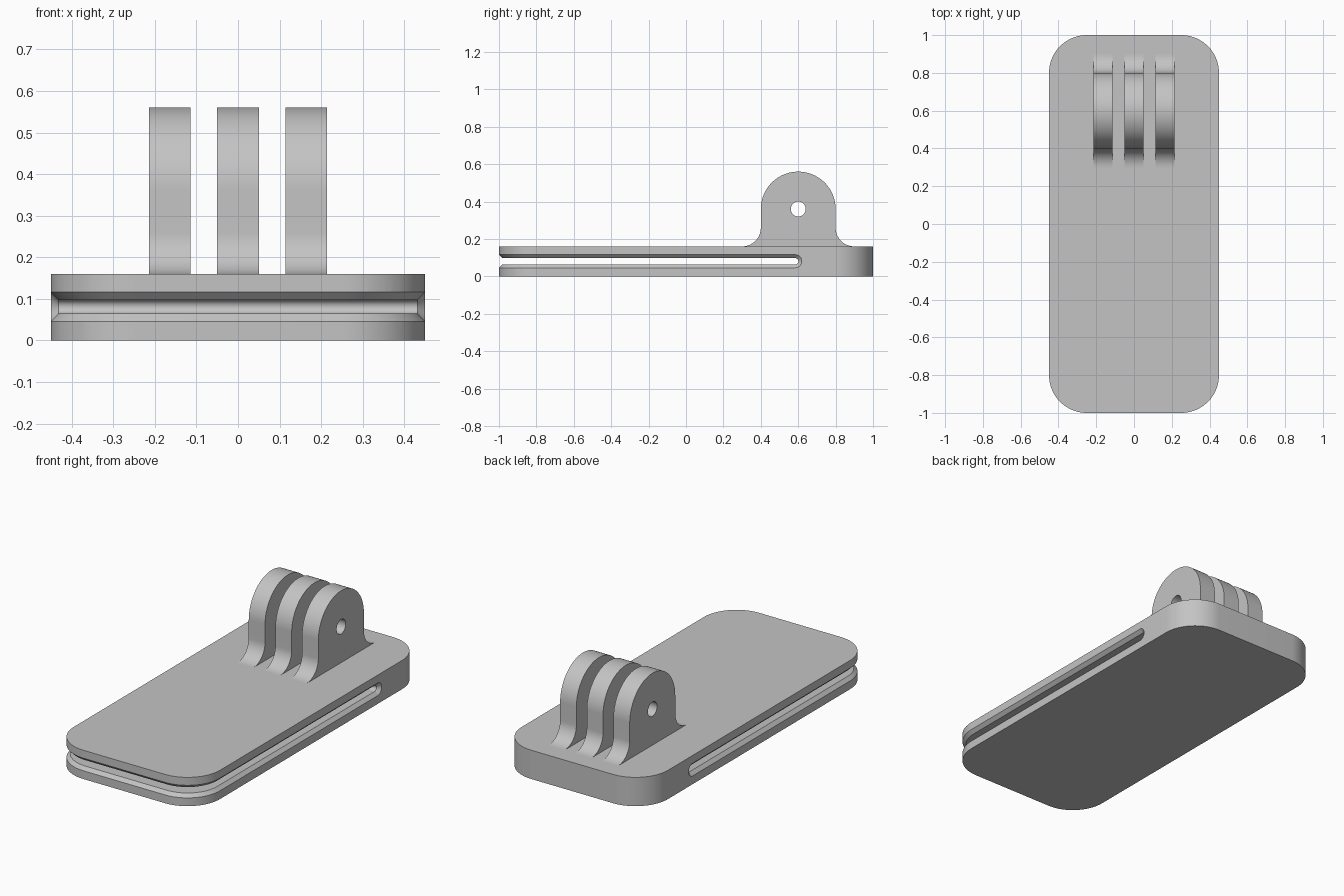
import bpy, bmesh
from math import cos, sin, pi, radians
from mathutils import Vector

cube = bpy.data.objects.get("Cube")
if cube:
    bpy.data.objects.remove(cube, do_unlink=True)

grey = bpy.data.materials.new("plain grey")
grey.use_nodes = True
grey.diffuse_color = (0.55, 0.55, 0.55, 1)
grey.node_tree.nodes["Principled BSDF"].inputs["Base Color"].default_value = grey.diffuse_color

HALF_W, HALF_L, THICK, CORNER = 0.45, 1.0, 0.16, 0.2


def arc(cx, cy, r, start, end, n=20):
    """Points on a circular arc, angles in degrees."""
    steps = [radians(start + (end - start) * i / n) for i in range(n + 1)]
    return [(cx + r * cos(a), cy + r * sin(a)) for a in steps]


def finish(bm, name):
    bmesh.ops.recalc_face_normals(bm, faces=bm.faces)
    mesh = bpy.data.meshes.new(name)
    bm.to_mesh(mesh)
    bm.free()
    mesh.materials.append(grey)
    obj = bpy.data.objects.new(name, mesh)
    bpy.context.collection.objects.link(obj)
    return obj


def prism(name, points, direction):
    """Extrude a closed outline along a direction."""
    bm = bmesh.new()
    face = bm.faces.new([bm.verts.new(p) for p in points])
    top = bmesh.ops.extrude_face_region(bm, geom=[face], use_keep_orig=True)
    verts = [v for v in top["geom"] if isinstance(v, bmesh.types.BMVert)]
    bmesh.ops.translate(bm, verts=verts, vec=Vector(direction))
    return finish(bm, name)


def activate(obj):
    bpy.ops.object.select_all(action='DESELECT')
    obj.select_set(True)
    bpy.context.view_layer.objects.active = obj


def cut(obj, cutter):
    activate(obj)
    mod = obj.modifiers.new("cut", 'BOOLEAN')
    mod.operation, mod.solver, mod.object = 'DIFFERENCE', 'EXACT', cutter
    bpy.ops.object.modifier_apply(modifier=mod.name)


def smooth(obj):
    activate(obj)
    bpy.ops.object.shade_smooth_by_angle(angle=radians(25))


# Rounded base plate
cx, cy = HALF_W - CORNER, HALF_L - CORNER
outline = (arc(cx, cy, CORNER, 0, 90) + arc(-cx, cy, CORNER, 90, 180)
           + arc(-cx, -cy, CORNER, 180, 270) + arc(cx, -cy, CORNER, 270, 360))
base = prism("base_plate", [(x, y, 0) for x, y in outline], (0, 0, THICK))

# Slot cutter: a flat slot with a round back end and a flared mouth
SLOT_Y, SLOT_Z, SLOT_H, FLARE = 0.584, 0.081, 0.0165, 0.0185


def slot_loop(bm, offset, half):
    """Mouth edge of the slot, as bottom, left end, top and right end."""
    r = CORNER + offset
    path = ([(HALF_W + offset, SLOT_Y)] + arc(cx, -cy, r, 0, -90)
            + arc(-cx, -cy, r, -90, -180) + [(-HALF_W - offset, SLOT_Y)])
    ends = arc(SLOT_Y, SLOT_Z, half, -90, 90, 16)[1:-1]
    bottom = [bm.verts.new((x, y, SLOT_Z - half)) for x, y in path]
    top = [bm.verts.new((x, y, SLOT_Z + half)) for x, y in path]
    left = [bm.verts.new((-HALF_W - offset, y, z)) for y, z in ends]
    right = [bm.verts.new((HALF_W + offset, y, z)) for y, z in ends]
    return bottom, left, top, right


bm = bmesh.new()
inner = slot_loop(bm, -FLARE, SLOT_H)
outer = slot_loop(bm, FLARE, SLOT_H + 2 * FLARE)
rings = [b + l + t[::-1] + r[::-1] for b, l, t, r in (inner, outer)]
for i in range(len(rings[0])):
    bm.faces.new((rings[0][i - 1], rings[0][i], rings[1][i], rings[1][i - 1]))
# inner body
b, l, t, r = inner
bm.faces.new(b)
bm.faces.new(t)
back_l, back_r = [b[-1]] + l + [t[-1]], [b[0]] + r + [t[0]]
for i in range(len(back_l) - 1):
    bm.faces.new((back_l[i], back_l[i + 1], back_r[i + 1], back_r[i]))
# outer skin
b, l, t, r = outer
for i in range(len(b) - 1):
    bm.faces.new((b[i], b[i + 1], t[i + 1], t[i]))
bm.faces.new([b[-1]] + l + [t[-1]])
bm.faces.new([b[0]] + r + [t[0]])
slot = finish(bm, "slot_cutter")
cut(base, slot)
bpy.data.objects.remove(slot, do_unlink=True)
smooth(base)

# Three mounting lugs with a round top, flared feet and a pin hole
LUG_Y, LUG_Z, LUG_R, FOOT, LUG_W = 0.6, 0.36, 0.2, 0.1, 0.1
reach = LUG_R + FOOT
profile = ([(LUG_Y + reach, THICK - 0.01)]
           + arc(LUG_Y + reach, THICK + FOOT, FOOT, 270, 180, 16)
           + arc(LUG_Y, LUG_Z, LUG_R, 0, 180, 48)
           + arc(LUG_Y - reach, THICK + FOOT, FOOT, 0, -90, 16)
           + [(LUG_Y - reach, THICK - 0.01)])
hole = arc(LUG_Y, LUG_Z, 0.04, 0, 360, 32)[:-1]
pin = prism("pin_cutter", [(-0.4, y, z) for y, z in hole], (0.8, 0, 0))
for name, x in (("right_lug", -0.164), ("middle_lug", 0), ("left_lug", 0.164)):
    lug = prism(name, [(x - LUG_W / 2, y, z) for y, z in profile], (LUG_W, 0, 0))
    cut(lug, pin)
    smooth(lug)
bpy.data.objects.remove(pin, do_unlink=True)
